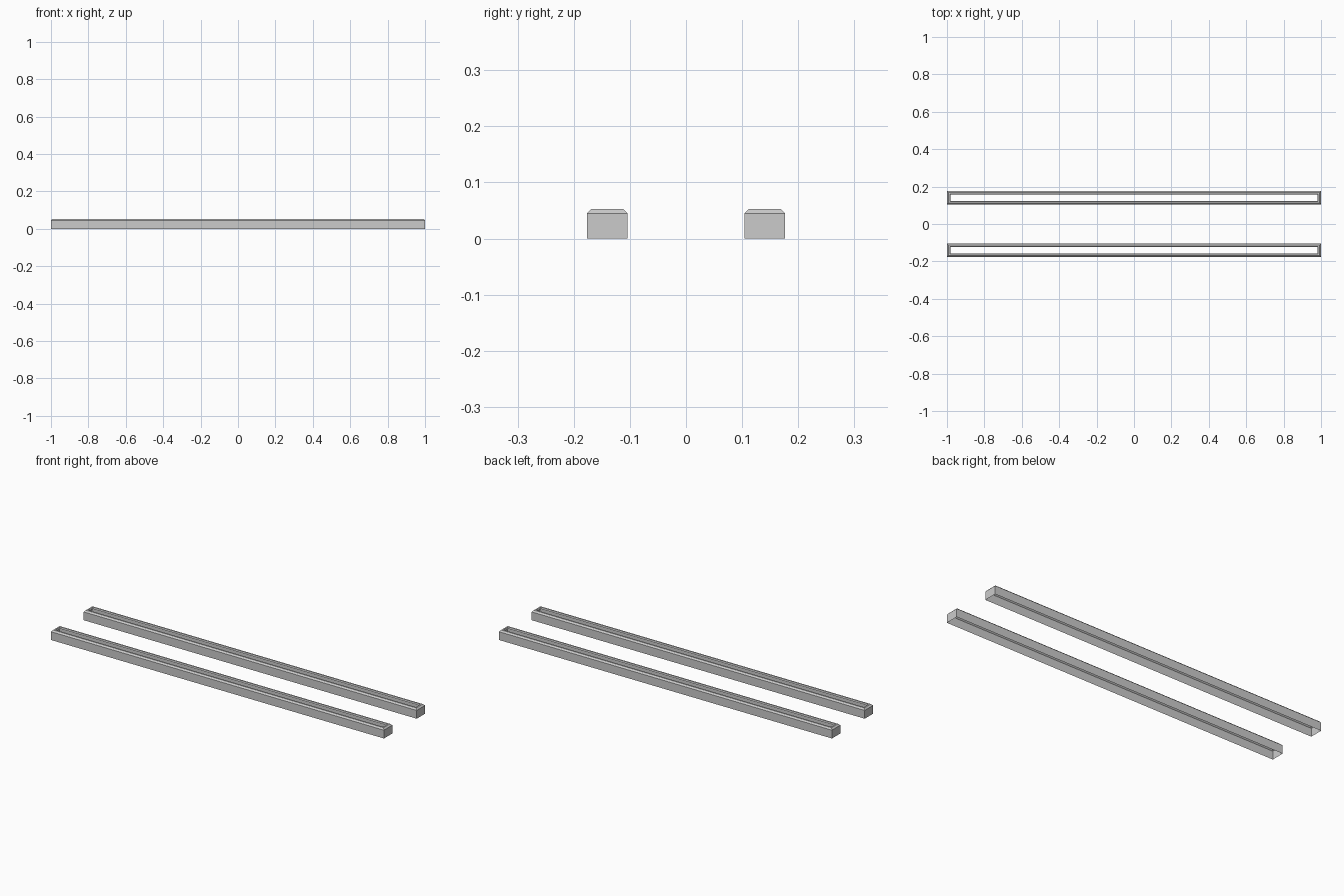
import bpy
import bmesh

if "Cube" in bpy.data.objects:
    bpy.data.objects.remove(bpy.data.objects["Cube"])

# Frame moulding profile: (inset from outer edge, height)
PROFILE = [(0.0, 0.0), (0.0, 0.045), (0.008, 0.053), (0.016, 0.053), (0.019, 0.046)]
HALF_X, HALF_Y, OFFSET_Y = 1.0, 0.036, 0.1405


def make_rail(name, cy):
    bm = bmesh.new()
    # One rectangular ring per profile point
    rings = []
    for inset, z in PROFILE:
        hx, hy = HALF_X - inset, HALF_Y - inset
        rings.append([bm.verts.new((sx * hx, cy + sy * hy, z))
                      for sx, sy in ((-1, -1), (1, -1), (1, 1), (-1, 1))])
    # Walls, chamfer, flat rim and inner lip; bottom and slot stay open
    for low, high in zip(rings, rings[1:]):
        for i in range(4):
            j = (i + 1) % 4
            bm.faces.new((low[i], low[j], high[j], high[i]))
    mesh = bpy.data.meshes.new(name)
    bm.to_mesh(mesh)
    bm.free()
    rail = bpy.data.objects.new(name, mesh)
    bpy.context.collection.objects.link(rail)
    return rail


make_rail("front_rail", -OFFSET_Y)
make_rail("back_rail", OFFSET_Y)
